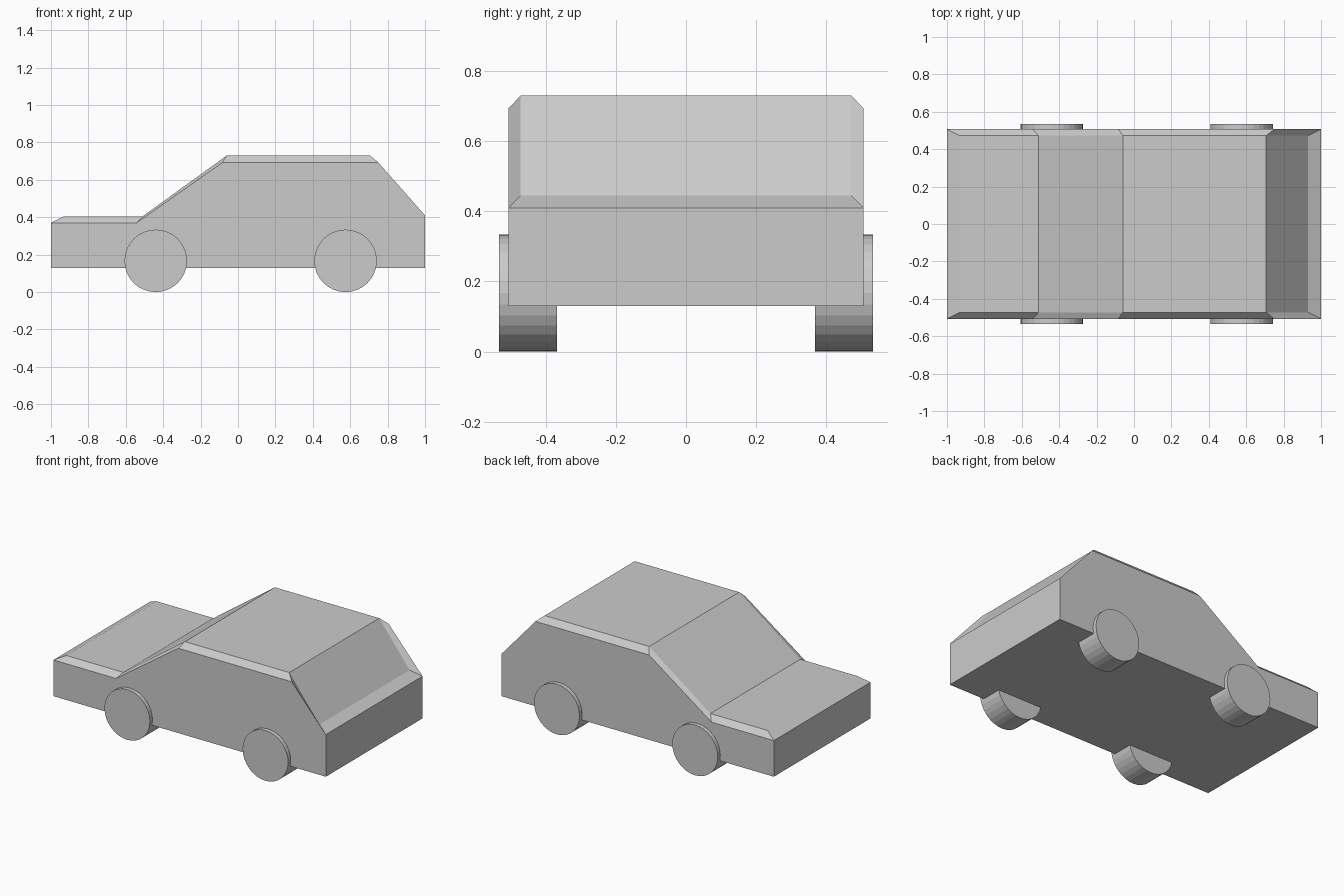
import bpy, bmesh, math

if "Cube" in bpy.data.objects:
    bpy.data.objects.remove(bpy.data.objects["Cube"])

# Upper outlines (x, z): outer edge of the sides and inset edge of the top panels
outer = [(-1, .37), (-.542, .37), (-.083, .693), (.75, .693), (1, .41)]
inner = [(-.93, .405), (-.51, .405), (-.06, .73), (.707, .73), (.93, .445)]
W_OUT, W_IN, FLOOR = .507, .472, .13

# Body shell
bm = bmesh.new()


def row(points, y):
    return [bm.verts.new((x, y, z)) for x, z in points]


lo, li = row(outer, -W_OUT), row(inner, -W_IN)
ri, ro = row(inner, W_IN), row(outer, W_OUT)
fl, rl = bm.verts.new((-1, -W_OUT, FLOOR)), bm.verts.new((1, -W_OUT, FLOOR))
fr, rr = bm.verts.new((-1, W_OUT, FLOOR)), bm.verts.new((1, W_OUT, FLOOR))

# Bevelled edges, bonnet, windscreen, roof and rear window
for a, b in ((lo, li), (li, ri), (ri, ro)):
    for i in range(len(a) - 1):
        bm.faces.new((a[i], a[i + 1], b[i + 1], b[i]))
# Front and rear lips
bm.faces.new((lo[0], li[0], ri[0], ro[0]))
bm.faces.new((lo[-1], li[-1], ri[-1], ro[-1]))
# Sides, nose, tail and floor
bm.faces.new([fl, rl] + lo[::-1])
bm.faces.new([fr, rr] + ro[::-1])
bm.faces.new((fl, lo[0], ro[0], fr))
bm.faces.new((rl, lo[-1], ro[-1], rr))
bm.faces.new((fl, rl, rr, fr))
bmesh.ops.recalc_face_normals(bm, faces=bm.faces)
mesh = bpy.data.meshes.new("car_body")
bm.to_mesh(mesh)
bm.free()
bpy.context.collection.objects.link(bpy.data.objects.new("car_body", mesh))

# Wheels
for end, x in (("front", -.44), ("rear", .575)):
    for side, s in (("left", -1), ("right", 1)):
        bpy.ops.mesh.primitive_cylinder_add(
            vertices=32, radius=.167, depth=.166,
            location=(x, s * .451, .167), rotation=(math.pi / 2, 0, 0))
        bpy.context.object.name = f"{end}_{side}_wheel"
